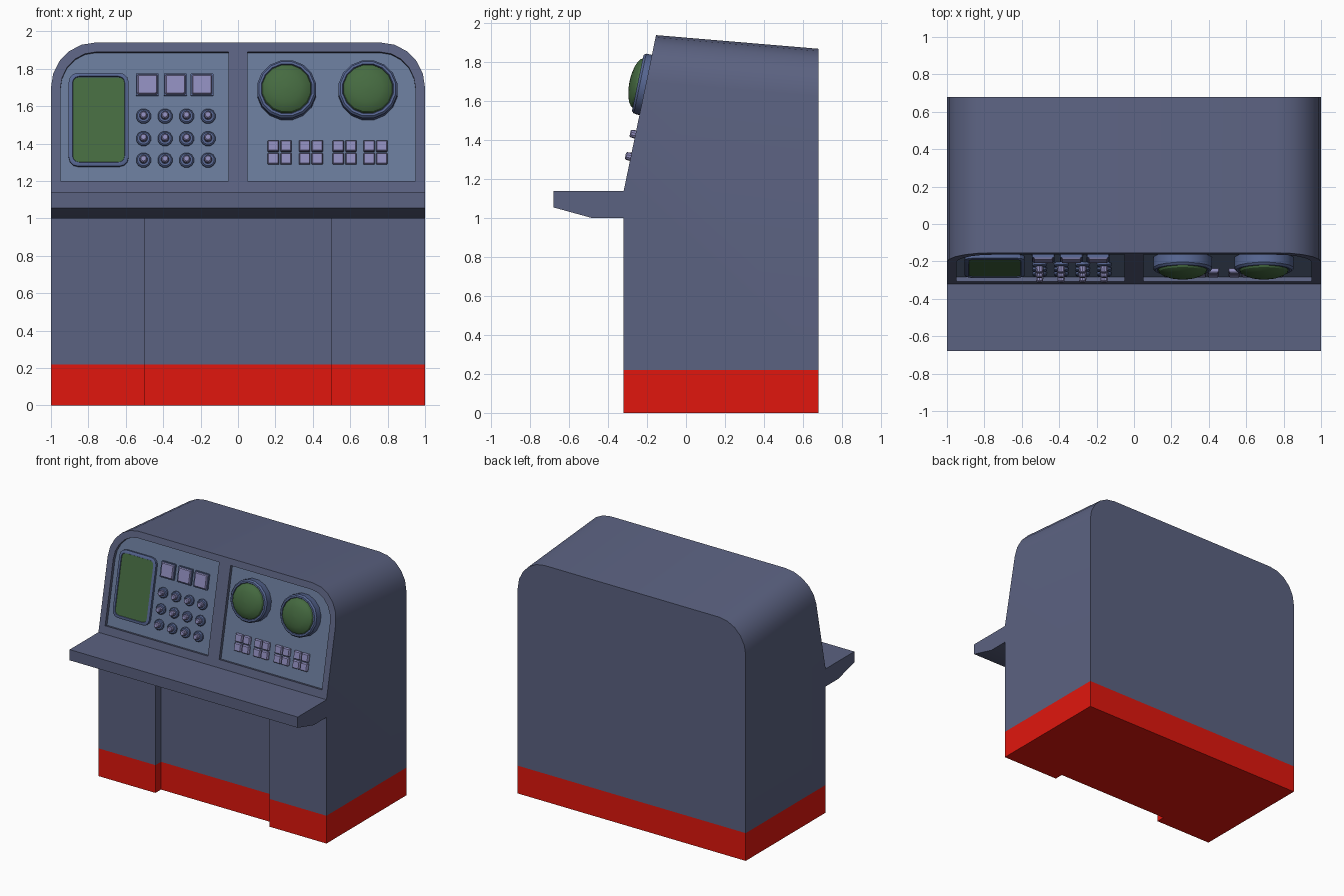
import bpy, bmesh
from math import sin, cos, pi, atan2
from mathutils import Matrix, Vector

if "Cube" in bpy.data.objects:
    bpy.data.objects.remove(bpy.data.objects["Cube"])


def material(name, rgb):
    m = bpy.data.materials.new(name)
    m.diffuse_color = (*rgb, 1)
    m.use_nodes = True
    m.node_tree.nodes["Principled BSDF"].inputs["Base Color"].default_value = m.diffuse_color
    return m


BODY = material("slate_paint", (0.105, 0.122, 0.22))
PANEL = material("panel_blue", (0.14, 0.195, 0.32))
BEZEL = material("bezel_blue", (0.095, 0.135, 0.29))
BUTTON = material("button_lilac", (0.27, 0.26, 0.50))
SCREEN = material("screen_green", (0.06, 0.145, 0.052))
RED = material("plinth_red", (0.75, 0.008, 0.004))

# Frame of the sloping fascia: local x = across, y = up the slope, z = outward
TILT = atan2(0.165, 0.795)
FACE = Matrix(((1, 0, 0, 0),
               (0, sin(TILT), -cos(TILT), -0.32),
               (0, cos(TILT), sin(TILT), 1.14),
               (0, 0, 0, 1)))
RECESS = -0.025


def up(z):
    """World height to distance up the fascia."""
    return (z - 1.14) / cos(TILT)


def loft(name, loops, mat, matrix=Matrix(), caps=(True, True)):
    """Skin a stack of equal-length point loops, optionally capping the ends."""
    bm = bmesh.new()
    rings = [[bm.verts.new(matrix @ Vector(p)) for p in loop] for loop in loops]
    n = len(rings[0])
    for a, b in zip(rings, rings[1:]):
        for i in range(n):
            j = (i + 1) % n
            bm.faces.new((a[i], a[j], b[j], b[i]))
    if caps[0]:
        bm.faces.new(rings[0][::-1])
    if caps[1]:
        bm.faces.new(rings[-1])
    bmesh.ops.recalc_face_normals(bm, faces=bm.faces)
    me = bpy.data.meshes.new(name)
    bm.to_mesh(me)
    bm.free()
    me.materials.append(mat)
    ob = bpy.data.objects.new(name, me)
    bpy.context.collection.objects.link(ob)
    return ob


def prism(name, pts, d0, d1, mat, matrix=Matrix(), caps=(True, True)):
    return loft(name, [[(x, y, d) for x, y in pts] for d in (d0, d1)], mat, matrix, caps)


def turned(name, x, z, profile, mat, sides):
    """Round part on the fascia from (radius, height) steps."""
    ring = [(cos(2 * pi * (i + .5) / sides), sin(2 * pi * (i + .5) / sides)) for i in range(sides)]
    return loft(name, [[(x + r * c, up(z) + r * s, h) for c, s in ring] for r, h in profile], mat, FACE)


def rounded(name, x, z, steps, mat, seg=1):
    """Rounded rectangle on the fascia from (width, height, corner, depth) steps."""
    loops = []
    for w, h, r, d in steps:
        loop = []
        for q, (sx, sy) in enumerate(((1, 1), (-1, 1), (-1, -1), (1, -1))):
            for i in range(seg + 1):
                a = (q + i / seg) * pi / 2
                loop.append((x + sx * (w / 2 - r) + r * cos(a), up(z) + sy * (h / 2 - r) + r * sin(a), d))
        loops.append(loop)
    return loft(name, loops, mat, FACE)


def arc(cx, cz, rx, rz, seg=5):
    return [(cx + rx * cos(i * pi / 2 / seg), cz + rz * sin(i * pi / 2 / seg)) for i in range(seg + 1)]


def boolean(ob, cutter, mode):
    cutter.hide_render = True
    m = ob.modifiers.new("cut", 'BOOLEAN')
    m.operation, m.object, m.solver = mode, cutter, 'EXACT'
    bpy.context.view_layer.objects.active = ob
    bpy.ops.object.modifier_apply(modifier=m.name)
    bpy.data.objects.remove(cutter)


# Cabinet and desk: side profile, trimmed to the round-shouldered front outline
SIDE = Matrix(((0, 0, 1, 0), (1, 0, 0, 0), (0, 1, 0, 0), (0, 0, 0, 1)))
profile = [(-0.32, 0.22), (0.68, 0.22), (0.68, 2.1), (-0.32 + 0.96 * 0.165 / 0.795, 2.1), (-0.32, 1.14),
           (-0.68, 1.14), (-0.68, 1.055), (-0.48, 1.0), (-0.32, 1.0)]
console = prism("console_body", profile, -1.1, 1.1, BODY, SIDE)
SHEAR = Matrix(((1, 0, 0, 0), (0, 0, 1, -0.155), (0, 1, -0.084, 0), (0, 0, 0, 1)))
half = arc(0.765, 1.695, 0.235, 0.245)
outline = [(1, -1)] + half + [(-x, z) for x, z in half[::-1]] + [(-1, -1)]
boolean(console, prism("outline_cutter", outline, -1, 1.2, BODY, SHEAR), 'INTERSECT')

# Shallow knee recess under the desk
knee = [(-0.5, -0.5), (0.5, -0.5), (0.5, -0.25), (-0.5, -0.25)]
boolean(console, prism("knee_cutter", knee, -0.1, 1.0, BODY), 'DIFFERENCE')

# Two sunken instrument panels
for side, label in ((-1, "left"), (1, "right")):
    shape = [(0.05, 1.2), (0.95, 1.2)] + arc(0.76, 1.69, 0.19, 0.2) + [(0.05, 1.89)]
    shape = [(side * x, up(z)) for x, z in shape]
    boolean(console, prism("panel_cutter", shape, RECESS - 0.005, 0.1, BODY, FACE), 'DIFFERENCE')
    prism(label + "_panel", shape, RECESS - 0.01, RECESS, PANEL, FACE)

# Red plinth following the footprint
foot = [(-1, -0.32), (-0.5, -0.32), (-0.5, -0.25), (0.5, -0.25), (0.5, -0.32), (1, -0.32), (1, 0.68), (-1, 0.68)]
prism("plinth", foot, 0, 0.22, RED, caps=(True, False))

# Tall screen with its frame
rounded("screen_frame", -0.745, 1.53, [(0.32, 0.51, 0.05, RECESS), (0.32, 0.51, 0.05, -0.005),
        (0.30, 0.49, 0.045, 0.0), (0.28, 0.47, 0.035, 0.0), (0.275, 0.465, 0.033, -0.008)], BEZEL, 3)
rounded("screen_glass", -0.745, 1.527, [(0.276, 0.466, 0.03, -0.012), (0.276, 0.466, 0.03, -0.006)], SCREEN, 3)

# Three large square keys
for x in (-0.485, -0.335, -0.192):
    rounded("square_key_base", x, 1.718, [(0.122, 0.122, 0.004, RECESS), (0.122, 0.122, 0.004, -0.01)], BEZEL)
    rounded("square_key", x, 1.718, [(0.108, 0.108, 0.004, -0.01), (0.096, 0.096, 0.004, 0.0)], BUTTON)

# Grid of knobs
for x in (-0.505, -0.39, -0.275, -0.16):
    for z in (1.55, 1.43, 1.315):
        turned("knob_collar", x, z, [(0.04, RECESS), (0.04, -0.012), (0.033, -0.006), (0.022, -0.006)], BEZEL, 12)
        turned("knob", x, z, [(0.022, -0.008), (0.02, 0.022), (0.014, 0.028)], BUTTON, 10)

# Two round scopes with domed glass
for x in (0.26, 0.695):
    turned("scope_ring", x, 1.685, [(0.16, RECESS), (0.16, 0.03), (0.15, 0.042), (0.138, 0.042), (0.132, 0.03)],
           BEZEL, 16)
    dome = [(0.134 * cos(a), 0.035 + 0.05 * sin(a)) for a in (i * pi / 10 for i in range(5))]
    turned("scope_dome", x, 1.685, dome + [(0.004, 0.085)], SCREEN, 16)

# Four groups of 2 x 2 small keys
for gx in (0.223, 0.39, 0.57, 0.735):
    for dx in (-0.034, 0.034):
        for z in (1.322, 1.39):
            rounded("small_key", gx + dx, z, [(0.06, 0.06, 0.003, RECESS), (0.06, 0.06, 0.003, -0.01),
                    (0.05, 0.05, 0.003, -0.002)], BUTTON)

# Smooth only the curved runs
for ob in bpy.context.scene.objects:
    ob.select_set(True)
bpy.context.view_layer.objects.active = console
bpy.ops.object.shade_smooth_by_angle(angle=0.52)
